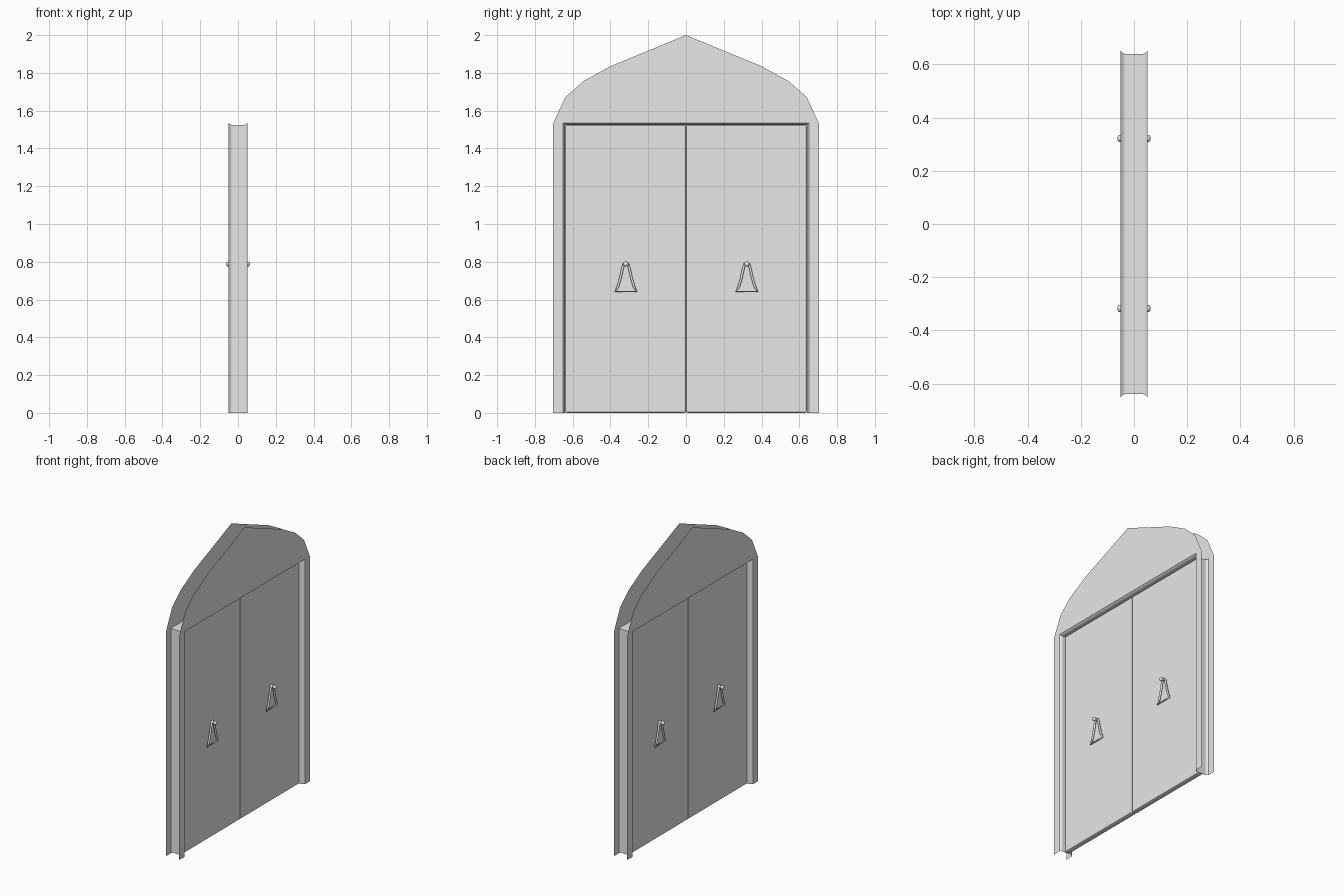
import bpy, bmesh, math

if "Cube" in bpy.data.objects:
    bpy.data.objects.remove(bpy.data.objects["Cube"], do_unlink=True)

GREY = (0.8, 0.8, 0.8, 1)
grey = bpy.data.materials.new("light_grey")
grey.use_nodes = True
grey.diffuse_color = GREY
grey.node_tree.nodes["Principled BSDF"].inputs["Base Color"].default_value = GREY

HALF, TOP = 0.64, 1.525      # door opening half width and height
FACE = 0.05                  # x of the outer frame sheets
SLAB = 0.018                 # half thickness of the door leaves
LIP = 0.01                   # flare of the lining where it meets the sheets


def finish(bm, name, smooth=False):
    bmesh.ops.recalc_face_normals(bm, faces=bm.faces)
    for f in bm.faces:
        f.smooth = smooth
    mesh = bpy.data.meshes.new(name)
    bm.to_mesh(mesh)
    bm.free()
    mesh.materials.append(grey)
    obj = bpy.data.objects.new(name, mesh)
    bpy.context.collection.objects.link(obj)
    return obj


# Arched frame sheets, one on each side, open below for the doors
ARCH = [(0.705, 1.53), (0.64, 1.67), (0.545, 1.755), (0.40, 1.835)]
EDGE, HEAD = HALF + LIP, TOP + LIP
for side, word in ((1, "left"), (-1, "right")):
    bm = bmesh.new()
    outline = [(0.705, 0)] + ARCH + [(0, 2.0)]
    outline += [(-y, z) for y, z in reversed(ARCH)] + [(-0.705, 0)]
    outline += [(-EDGE, 0), (-EDGE, HEAD), (EDGE, HEAD), (EDGE, 0)]
    face = bm.faces.new([bm.verts.new((side * FACE, y, z)) for y, z in outline])
    face.normal_update()
    if face.normal.x * side < 0:
        face.normal_flip()
    bmesh.ops.triangulate(bm, faces=[face])
    mesh_obj = finish(bm, f"arched_frame_{word}")
    # keep the flat sheet facing outwards
    for p in mesh_obj.data.polygons:
        if p.normal.x * side < 0:
            p.flip()

# Lining around the doors, with flared lips at both sheets
PROFILE = [(-FACE, LIP), (-0.041, 0.003), (-0.034, 0), (0.034, 0), (0.041, 0.003), (FACE, LIP)]
bm = bmesh.new()
rows = []
for x, flare in PROFILE:
    w, h = HALF + flare, TOP + flare
    rows.append([bm.verts.new((x, y, z)) for y, z in ((-w, 0), (-w, h), (w, h), (w, 0))])
for a, b in zip(rows, rows[1:]):
    for i in range(3):
        bm.faces.new((a[i], a[i + 1], b[i + 1], b[i]))
finish(bm, "door_lining")

# Two door leaves with bevelled edges
for side, word in ((1, "back"), (-1, "front")):
    bm = bmesh.new()
    bmesh.ops.create_cube(bm, size=1)
    for v in bm.verts:
        v.co = (v.co.x * 2 * SLAB, side * HALF / 2 + v.co.y * HALF, (v.co.z + 0.5) * TOP)
    bmesh.ops.bevel(bm, geom=bm.edges[:], offset=0.009, segments=2, profile=0.5, affect='EDGES')
    finish(bm, f"door_leaf_{word}")

# Handles: a flared triangular ring hanging from a knob, on both sides of each leaf
RING = [(0.055, 0.643), (0.041, 0.673), (0.029, 0.715), (0.019, 0.76), (0.012, 0.787)]
ring_path = RING + [(0, 0.797)] + [(-y, z) for y, z in reversed(RING)]
for yc, leaf in ((0.322, "back"), (-0.318, "front")):
    for side, word in ((1, "left"), (-1, "right")):
        curve = bpy.data.curves.new("handle_ring", 'CURVE')
        curve.dimensions = '3D'
        curve.bevel_depth = 0.007
        curve.bevel_resolution = 1
        spline = curve.splines.new('POLY')
        spline.points.add(len(ring_path) - 1)
        for p, (y, z) in zip(spline.points, ring_path):
            p.co = (side * 0.032, yc + y, z, 1)
        spline.use_cyclic_u = True
        curve.materials.append(grey)
        ring = bpy.data.objects.new(f"handle_ring_{leaf}_{word}", curve)
        bpy.context.collection.objects.link(ring)
        bpy.ops.object.select_all(action='DESELECT')
        ring.select_set(True)
        bpy.context.view_layer.objects.active = ring
        bpy.ops.object.convert(target='MESH')

        # Knob: short stem with a rounded end
        bm = bmesh.new()
        outline = [(SLAB - 0.004, 0.007), (0.042, 0.007), (0.046, 0.012), (0.053, 0.014),
                   (0.059, 0.011), (0.063, 0.004)]
        loops = [[bm.verts.new((side * x, yc + r * math.cos(t * math.pi / 6),
                                0.788 + r * math.sin(t * math.pi / 6))) for t in range(12)]
                 for x, r in outline]
        for a, b in zip(loops, loops[1:]):
            for i in range(12):
                j = (i + 1) % 12
                bm.faces.new((a[i], a[j], b[j], b[i]))
        bm.faces.new(loops[0])
        bm.faces.new(loops[-1])
        finish(bm, f"handle_knob_{leaf}_{word}", smooth=True)
